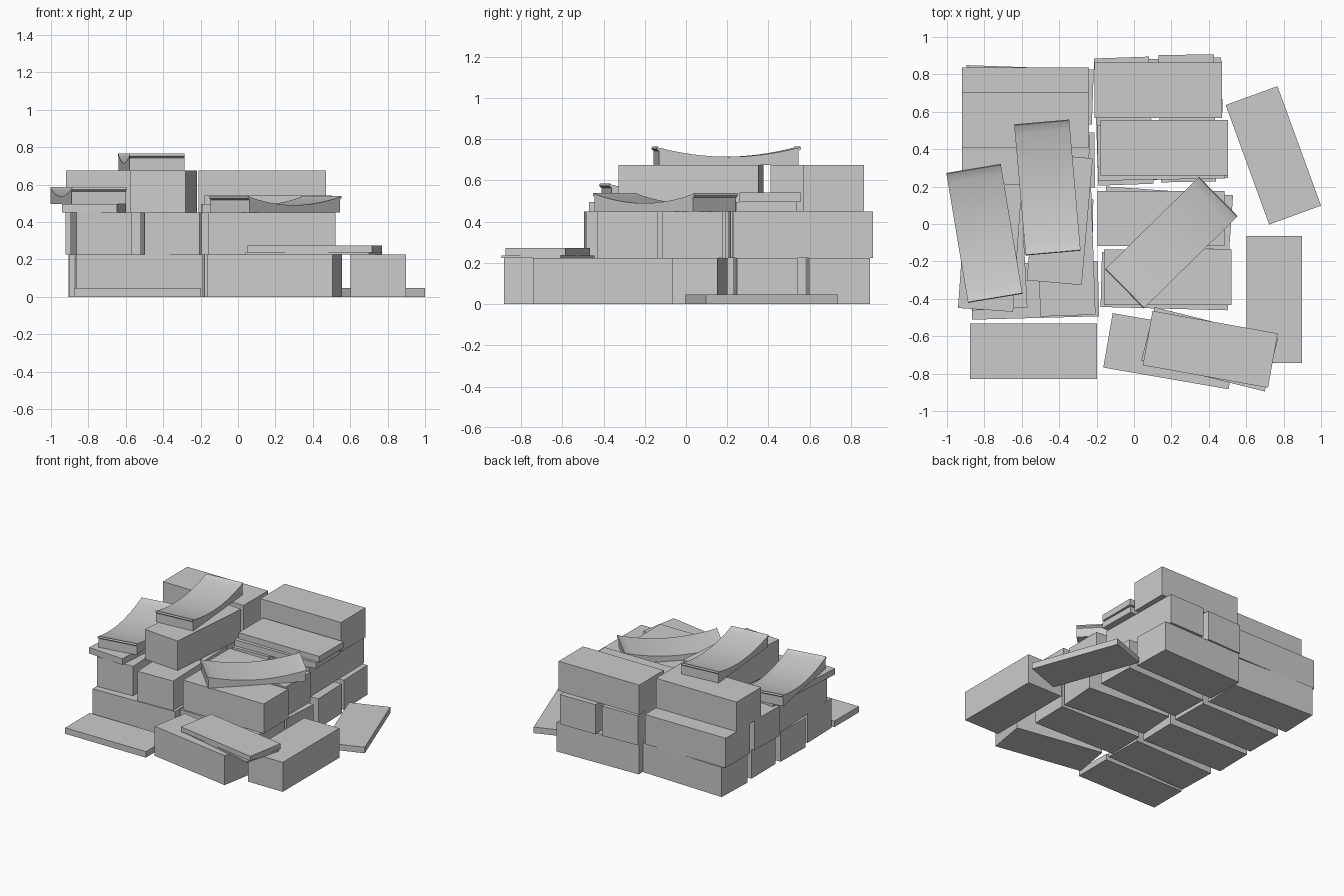
import bpy, bmesh
from math import radians

if "Cube" in bpy.data.objects:
    bpy.data.objects.remove(bpy.data.objects["Cube"])

L, W, H, T = 0.68, 0.295, 0.225, 0.046   # block length, width, height; slab thickness


def block(name, x, y, z, ang=0, h=H):
    """Flat-faced block: centre x/y, base z, heading in degrees."""
    bm = bmesh.new()
    bmesh.ops.create_cube(bm, size=1)
    for v in bm.verts:
        v.co = (v.co.x * L, v.co.y * W, (v.co.z + 0.5) * h)
    me = bpy.data.meshes.new(name)
    bm.to_mesh(me)
    bm.free()
    ob = bpy.data.objects.new(name, me)
    bpy.context.collection.objects.link(ob)
    ob.location = (x, y, z)
    ob.rotation_euler.z = radians(ang)
    return ob


def sagging(name, x, y, z, ang, n=16):
    """Flat-bottomed slab with a dished top and thin lips at both ends."""
    a = L / 2
    prof = [(-a, 0), (a, 0), (a, 0.068), (a + 0.012, 0.078), (a + 0.008, 0.09)]
    for i in range(n + 1):
        t = 1 - 2 * i / n
        prof.append((a * t, 0.04 + 0.044 * t * t))
    prof += [(-a - 0.008, 0.09), (-a - 0.012, 0.078), (-a, 0.068)]
    bm = bmesh.new()
    face = bm.faces.new([bm.verts.new((px, -W / 2, pz)) for px, pz in prof])
    ext = bmesh.ops.extrude_face_region(bm, geom=[face])
    for v in ext["geom"]:
        if isinstance(v, bmesh.types.BMVert):
            v.co.y += W
    bmesh.ops.recalc_face_normals(bm, faces=bm.faces)
    me = bpy.data.meshes.new(name)
    bm.to_mesh(me)
    bm.free()
    ob = bpy.data.objects.new(name, me)
    bpy.context.collection.objects.link(ob)
    ob.location = (x, y, z)
    ob.rotation_euler.z = radians(ang)
    bpy.ops.object.select_all(action='DESELECT')
    ob.select_set(True)
    bpy.context.view_layer.objects.active = ob
    bpy.ops.object.shade_smooth_by_angle(angle=radians(25))
    return ob


# bottom course: two columns of lengthwise blocks
for i, (x, y, r) in enumerate([
        (-0.53, -0.355, 1.5), (-0.56, -0.01, -1), (-0.55, 0.34, 0.5), (-0.56, 0.69, -2),
        (0.165, -0.305, -1.5), (0.18, 0.03, -4), (0.16, 0.385, 1.5), (0.13, 0.735, 1.5)]):
    block(f"bottom_block_{i}", x, y, 0, r)
block("front_block", 0.196, -0.68, 0, -9.8)
block("side_block", 0.75, -0.403, 0, 90)

# middle course: alternating crosswise and lengthwise pairs
for i, (x, y, r) in enumerate([
        (-0.735, -0.115, 93), (-0.365, -0.15, 92), (-0.58, 0.335, -1), (-0.58, 0.69, 0),
        (0.18, -0.285, 0), (0.145, 0.03, 0),
        (-0.055, 0.55, 92), (0.285, 0.565, 91)]):
    block(f"middle_block_{i}", x, y, H, r)

# top course
block("top_block_left", -0.58, 0.557, 2 * H)
block("top_block_right", 0.13, 0.715, 2 * H)
block("top_block_crosswise", -0.397, 0.025, 2 * H, 85)

# loose flat slabs
block("ground_slab_front", -0.537, -0.68, 0, 0, T)
block("ground_slab_right", 0.745, 0.367, 0, 110, T)
block("front_slab_lower", 0.405, -0.67, H, -14, 0.012)
block("front_slab_upper", 0.408, -0.67, H + 0.012, -10.2, 0.036)
block("back_slab_lower", 0.145, 0.385, 2 * H, 1, T)
block("back_slab_upper", 0.162, 0.408, 2 * H + T, 0, T)
block("left_slab", -0.77, -0.12, 2 * H, 86, T)

# dished slabs lying on top
sagging("dished_slab_left", -0.80, -0.05, 2 * H + T, 99.5)
sagging("dished_slab_top", -0.463, 0.195, 3 * H, 95)
sagging("dished_slab_middle", 0.2, -0.1, 2 * H, 44.5)
